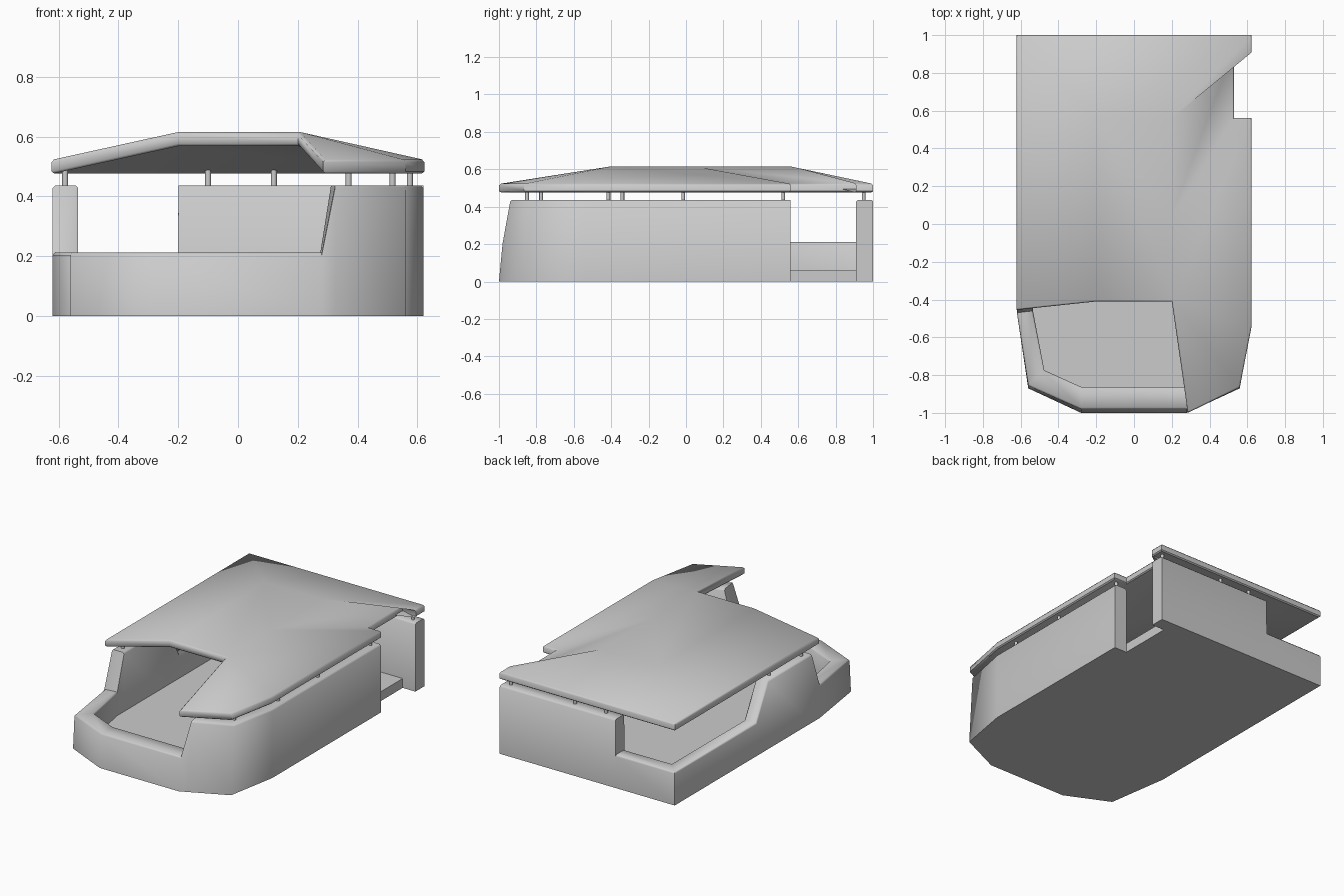
import bpy, bmesh, math
from mathutils import Vector

if "Cube" in bpy.data.objects:
    bpy.data.objects.remove(bpy.data.objects["Cube"])

HIGH, LOW, FLOOR = 0.437, 0.212, 0.06


def finish(bm, name, angle):
    bmesh.ops.recalc_face_normals(bm, faces=bm.faces[:])
    mesh = bpy.data.meshes.new(name)
    bm.to_mesh(mesh)
    bm.free()
    ob = bpy.data.objects.new(name, mesh)
    bpy.context.collection.objects.link(ob)
    bpy.ops.object.select_all(action='DESELECT')
    ob.select_set(True)
    bpy.context.view_layer.objects.active = ob
    bpy.ops.object.shade_smooth_by_angle(angle=math.radians(angle))
    return ob


def lean(p, z):
    # the front end leans back as it rises
    k = max(0, (-p[1] - 0.5) / 0.5)
    return Vector((p[0], p[1] + 0.095 * z * k, z))


# Wall stations: outer point, inner point, rim height
stations = [
    ((0.62, 0.56), (0.53, 0.56), HIGH),
    ((0.62, -0.54), (0.53, -0.52), HIGH),
    ((0.56, -0.87), (0.475, -0.785), HIGH),
    ((0.325, -0.979), (0.31, -0.862), HIGH),
    ((0.28, -1.0), (0.275, -0.877), LOW),
    ((-0.28, -1.0), (-0.28, -0.877), LOW),
    ((-0.56, -0.87), (-0.475, -0.785), LOW),
    ((-0.62, -0.47), (-0.535, -0.46), LOW),
    ((-0.62, -0.39), (-0.535, -0.39), HIGH),
    ((-0.62, 0.05), (-0.535, 0.05), HIGH),
    ((-0.62, 0.17), (-0.535, 0.17), LOW),
    ((-0.62, 1.0), (-0.535, 0.91), LOW),
    ((-0.201, 1.0), (-0.201, 0.91), LOW),
    ((-0.199, 1.0), (-0.199, 0.91), HIGH),
    ((0.62, 1.0), (0.62, 0.91), HIGH),
]

# Body wall with a chamfered rim
bm = bmesh.new()
c = 0.009
rings = []
for o, i, z in stations:
    d = (Vector(i) - Vector(o)).normalized() * c
    oc, ic = Vector(o) + d, Vector(i) - d
    section = [(o, 0), (o, z - c), (oc, z), (ic, z), (i, z - c), (i, 0)]
    rings.append([bm.verts.new(lean(p, h)) for p, h in section])
for a, b in zip(rings, rings[1:]):
    for k in range(6):
        n = (k + 1) % 6
        bm.faces.new((a[k], a[n], b[n], b[k]))
bm.faces.new(rings[0])
bm.faces.new(rings[-1])
finish(bm, "body_wall", 58)

# Floor slab inside the wall, open at the side doorway
bm = bmesh.new()
inner = [i for _, i, _ in stations[:-1]] + [(0.53, 0.91)]
face = bm.faces.new([bm.verts.new((x, y, 0)) for x, y in inner])
top = bmesh.ops.extrude_face_region(bm, geom=[face], use_keep_orig=True)
for v in [g for g in top["geom"] if isinstance(g, bmesh.types.BMVert)]:
    v.co = lean(v.co, FLOOR)
finish(bm, "floor", 30)

# Roof plate: flat middle sloping to the edges, extruded downward
T, E = 0.615, 0.522
pts = {
    'a': (-0.2, -0.41, T), 'b': (0.2, -0.41, T), 'm': (0.2, 0.05, T),
    'c': (0.2, 0.56, T), 'd': (-0.2, 0.56, T),
    'e': (-0.623, -0.455, E), 'f': (-0.623, 1, E),
    'g': (0.623, 1, E), 'h': (0.623, 0.91, E), 'i': (0.53, 0.91, E),
    'j': (0.53, 0.56, E), 'k': (0.623, 0.56, E), 'l': (0.623, -0.54, E),
    'n': (0.56, -0.865, E), 'o': (0.285, -1, E),
}
bm = bmesh.new()
V = {k: bm.verts.new(p) for k, p in pts.items()}
faces = [bm.faces.new([V[k] for k in s]) for s in
         ("abmcd", "eadf", "dcgf", "chg", "cih", "mjic", "mkj", "bkm", "blk", "bnl", "bon")]
bmesh.ops.recalc_face_normals(bm, faces=faces)
ext = bmesh.ops.extrude_face_region(bm, geom=faces, use_keep_orig=True)
for v in [g for g in ext["geom"] if isinstance(g, bmesh.types.BMVert)]:
    v.co.z -= 0.047
bmesh.ops.recalc_face_normals(bm, faces=bm.faces[:])
rim = [e for e in bm.edges if len(e.link_faces) == 2
       and sum(abs(f.normal.z) < 0.1 for f in e.link_faces) == 1]
bmesh.ops.bevel(bm, geom=rim, offset=0.008, segments=1, affect='EDGES', clamp_overlap=True)
finish(bm, "roof", 50)

# Short pins carrying the roof
pins = [(0.575, -0.415), (0.575, -0.015), (0.575, 0.52), (0.575, 0.95),
        (0.12, 0.95), (-0.1, 0.95), (-0.578, -0.34), (-0.578, -0.015),
        (0.37, -0.85), (0.517, -0.775)]
for n, (x, y) in enumerate(pins):
    # reach up to the sloping underside of the roof
    bpy.ops.mesh.primitive_cylinder_add(vertices=12, radius=0.01, depth=0.07,
                                        location=(x, y, 0.46))
    bpy.context.object.name = f"roof_pin_{n + 1}"
    bpy.ops.object.shade_smooth_by_angle(angle=math.radians(40))
